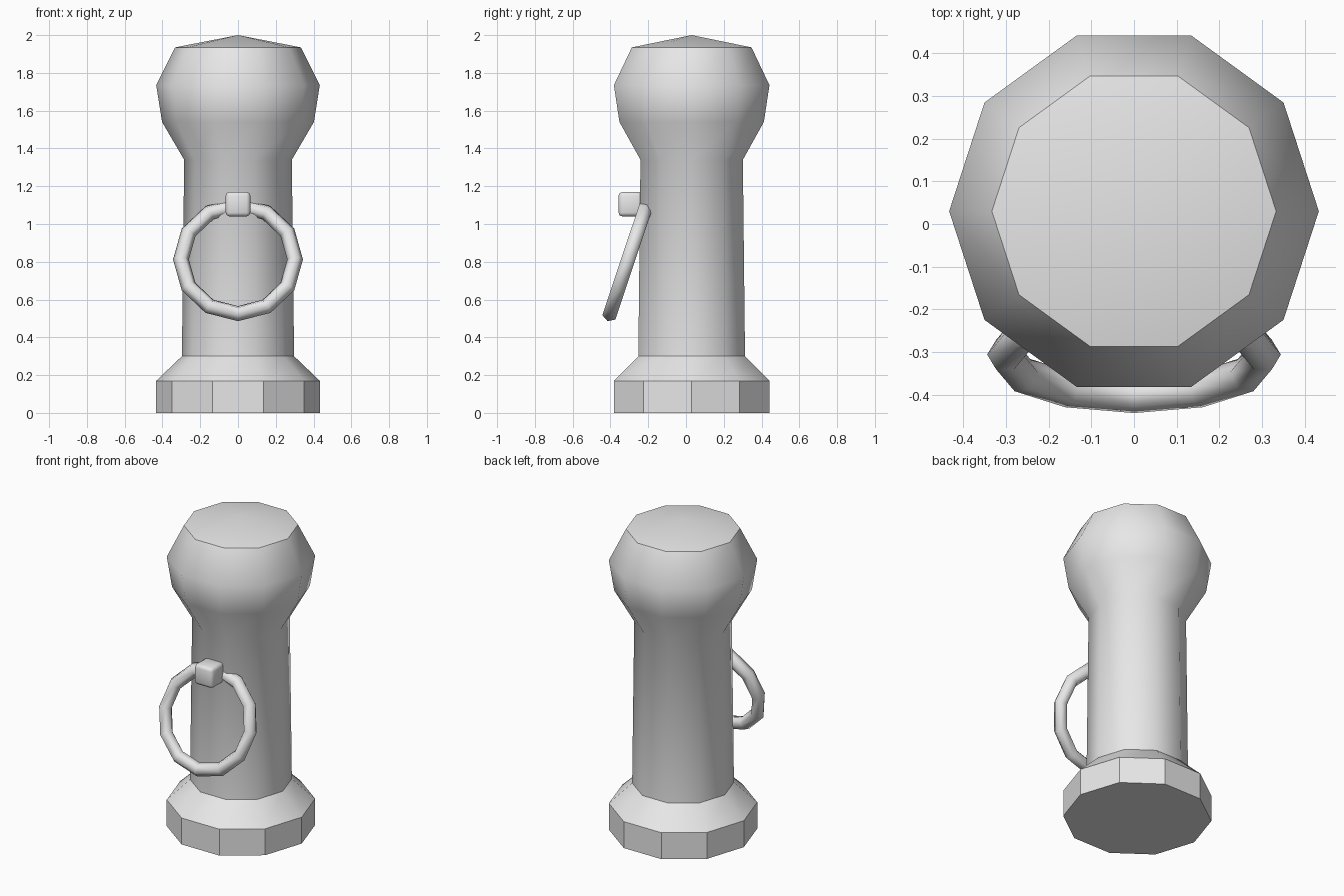
import bpy, bmesh, math
from mathutils import Matrix, Vector

if "Cube" in bpy.data.objects:
    bpy.data.objects.remove(bpy.data.objects["Cube"])

grey = bpy.data.materials.new("light grey")
grey.diffuse_color = (0.8, 0.8, 0.8, 1)
grey.use_nodes = True
grey.node_tree.nodes["Principled BSDF"].inputs["Base Color"].default_value = grey.diffuse_color


def make_object(name, bm):
    bmesh.ops.recalc_face_normals(bm, faces=bm.faces)
    mesh = bpy.data.meshes.new(name)
    bm.to_mesh(mesh)
    bm.free()
    mesh.materials.append(grey)
    obj = bpy.data.objects.new(name, mesh)
    bpy.context.collection.objects.link(obj)
    return obj


# Post: ten-sided turned profile (radius, height) with a peaked cap
SIDES = 10
CENTRE_Y = 0.03
profile = [(0.433, 0), (0.433, 0.17), (0.297, 0.30), (0.285, 1.34),
           (0.402, 1.54), (0.433, 1.735), (0.333, 1.935)]
sharp_rings = {0, 1, 2, 6}

bm = bmesh.new()
rings = []
for r, z in profile:
    rings.append([bm.verts.new((r * math.cos(math.tau * i / SIDES),
                                CENTRE_Y + r * math.sin(math.tau * i / SIDES), z))
                  for i in range(SIDES)])
apex = bm.verts.new((0, CENTRE_Y, 2.0))
bm.faces.new(rings[0][::-1])
for i in range(SIDES):
    j = (i + 1) % SIDES
    for low, high in zip(rings, rings[1:]):
        bm.faces.new((low[i], low[j], high[j], high[i]))
    bm.faces.new((rings[-1][i], rings[-1][j], apex))
for f in bm.faces:
    f.smooth = True
# Crisp plinth corners and crisp profile breaks
for k in sharp_rings:
    for i in range(SIDES):
        bm.edges.get((rings[k][i], rings[k][(i + 1) % SIDES])).smooth = False
for i in range(SIDES):
    bm.edges.get((rings[0][i], rings[1][i])).smooth = False
make_object("mooring_post", bm)

# Hanging ring: twelve segments, six-sided section, tilted out at the bottom
MAJOR, MINOR, SEG, SEC = 0.302, 0.042, 12, 6
bm = bmesh.new()
loops = []
for i in range(SEG):
    a = math.tau * i / SEG
    out = Vector((math.cos(a), 0, math.sin(a)))
    loops.append([bm.verts.new(out * (MAJOR + MINOR * math.cos(math.tau * k / SEC))
                               + Vector((0, MINOR * math.sin(math.tau * k / SEC), 0)))
                  for k in range(SEC)])
for i in range(SEG):
    a, b = loops[i], loops[(i + 1) % SEG]
    for k in range(SEC):
        n = (k + 1) % SEC
        bm.faces.new((a[k], b[k], b[n], a[n])).smooth = True
bm.transform(Matrix.Translation((0, -0.306, 0.812))
             @ Matrix.Rotation(math.radians(-18.5), 4, 'X'))
make_object("hanging_ring", bm)

# Ring mount: small rounded block on the front of the post
bm = bmesh.new()
bmesh.ops.create_cube(bm, size=0.13, matrix=Matrix.Translation((0, -0.292, 1.105)))
bmesh.ops.bevel(bm, geom=bm.edges[:], offset=0.02, segments=2, profile=0.5,
                affect='EDGES')
for f in bm.faces:
    f.smooth = True
make_object("ring_mount", bm)
